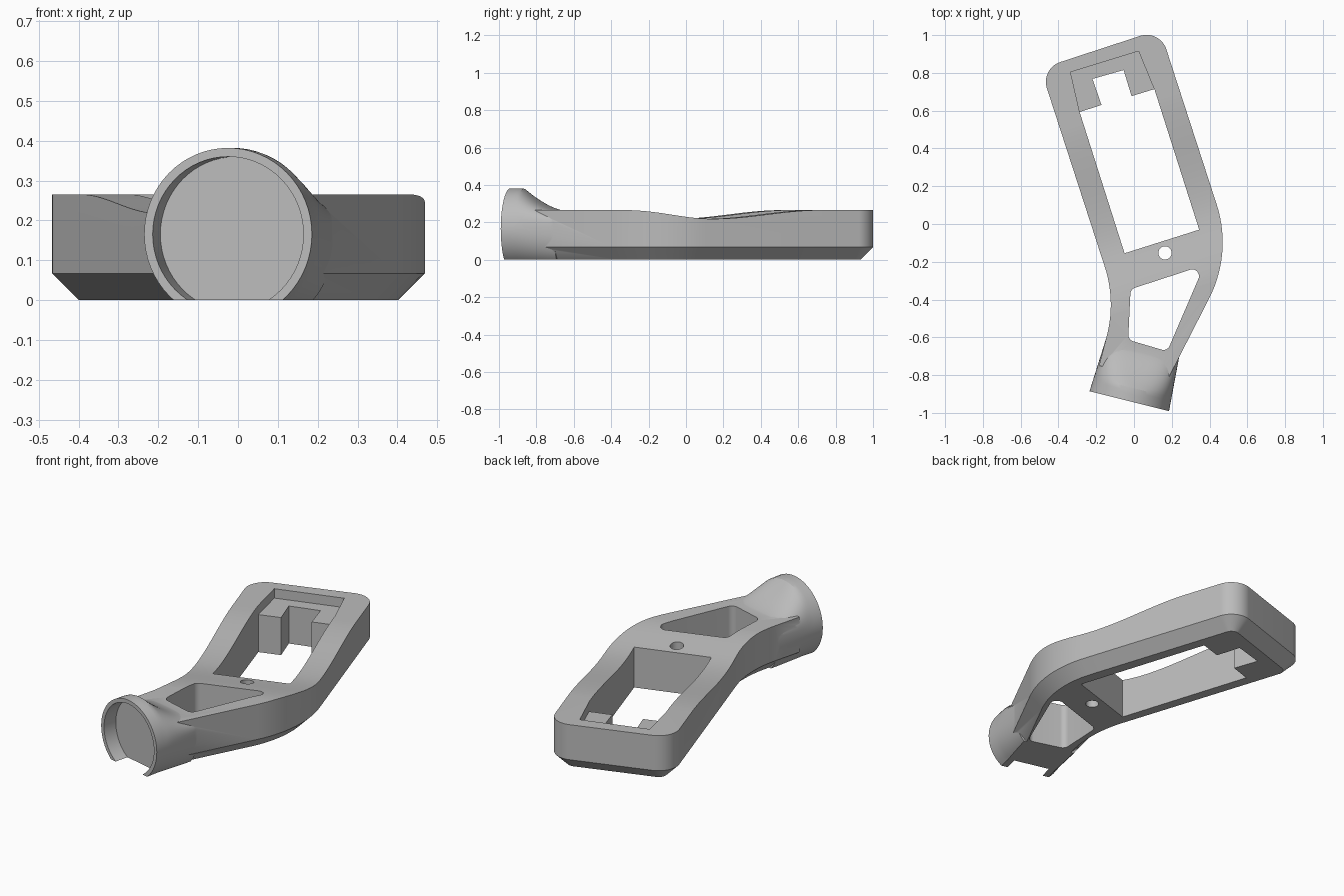
import bpy, bmesh, math
from mathutils import Vector, Matrix

cube = bpy.data.objects.get("Cube")
if cube:
    bpy.data.objects.remove(cube, do_unlink=True)

TOP = 0.265
CHAMFER = 0.067
TILT = math.radians(18)


def loft(name, rings):
    """Solid through equal-length closed rings, capped at both ends."""
    bm = bmesh.new()
    loops = [[bm.verts.new(p) for p in ring] for ring in rings]
    n = len(loops[0])
    for a, b in zip(loops, loops[1:]):
        for i in range(n):
            j = (i + 1) % n
            bm.faces.new((a[i], a[j], b[j], b[i]))
    bm.faces.new(loops[0])
    bm.faces.new(loops[-1])
    bmesh.ops.recalc_face_normals(bm, faces=bm.faces)
    mesh = bpy.data.meshes.new(name)
    bm.to_mesh(mesh)
    bm.free()
    obj = bpy.data.objects.new(name, mesh)
    bpy.context.collection.objects.link(obj)
    return obj


def prism(name, pts, z0, z1):
    return loft(name, [[(p[0], p[1], z) for p in pts] for z in (z0, z1)])


def fillet(corners, steps):
    """Closed outline with each (x, y, radius) corner rounded."""
    out = []
    for i, (x, y, r) in enumerate(corners):
        p = Vector((x, y))
        if r == 0:
            out.append(p)
            continue
        d1 = (Vector(corners[i - 1][:2]) - p).normalized()
        d2 = (Vector(corners[(i + 1) % len(corners)][:2]) - p).normalized()
        half = d1.angle(d2) / 2
        centre = p + (d1 + d2).normalized() * r / math.sin(half)
        reach = r / math.tan(half)
        a, b = p + d1 * reach - centre, p + d2 * reach - centre
        out += [centre + a.lerp(b, k / steps).normalized() * r for k in range(steps + 1)]
    return out


def inset(pts, dist):
    """Offset a clockwise outline inwards."""
    out = []
    for i, p in enumerate(pts):
        e1 = (p - pts[i - 1]).normalized()
        e2 = (pts[(i + 1) % len(pts)] - p).normalized()
        n1, n2 = Vector((e1.y, -e1.x)), Vector((e2.y, -e2.x))
        out.append(p + (n1 + n2) * dist / (1 + n1.dot(n2)))
    return out


def boolean(target, other, operation):
    mod = target.modifiers.new(operation.lower(), 'BOOLEAN')
    mod.operation, mod.solver, mod.object = operation, 'EXACT', other
    bpy.context.view_layer.objects.active = target
    bpy.ops.object.modifier_apply(modifier=mod.name)
    bpy.data.objects.remove(other, do_unlink=True)


# Bent handle body with a chamfered underside
outline = fillet([(-0.495, 0.823, 0.11), (0.137, 1.03, 0.11), (0.521, -0.153, 0.65),
                  (0.17, -0.84, 0), (-0.185, -0.75, 0), (-0.096, -0.408, 0.65)], 14)
levels = [(-0.02, CHAMFER + 0.02), (CHAMFER, 0), (TOP, 0)]
body = loft("handle_frame", [[(p.x, p.y, z) for p in inset(outline, d)] for z, d in levels])

# Shallow dip across the top
dip = []
for k in range(33):
    u = -0.45 + 1.07 * k / 32
    reach = 0.45 if u < 0 else 0.62
    dip.append((u, TOP + 0.0005 - 0.047 * (1 + math.cos(math.pi * u / reach)) / 2))
dip += [(0.62, 0.6), (-0.45, 0.6)]
across = Vector((math.cos(TILT), math.sin(TILT), 0))
along = Vector((-math.sin(TILT), math.cos(TILT), 0))
boolean(body, loft("dip_cutter", [[along * u + across * s + Vector((0, 0, z)) for u, z in dip]
                                  for s in (-1, 1)]), 'DIFFERENCE')

# Round collar flaring into the body
CENTRE = Vector((-0.025, -0.938, 0.165))
TURN = math.radians(-14)
axis = Vector((-math.sin(TURN), math.cos(TURN), 0))
side = Vector((math.cos(TURN), math.sin(TURN), 0))
RADIUS = 0.217


def collar_ring(d):
    t = max(0, (d - 0.07) / 0.22)
    width = RADIUS - 0.06 * d
    crown = 0.097 + (RADIUS - 0.097) * (1 - t) ** 1.7
    ring = []
    for k in range(64):
        c, s = math.cos(math.tau * k / 64), math.sin(math.tau * k / 64)
        power = 2 / (2 + (2 if s > 0 else 0.4) * t)
        height = crown if s > 0 else RADIUS
        x = math.copysign(abs(c) ** power, c) * width
        z = math.copysign(abs(s) ** power, s) * height
        ring.append(CENTRE + axis * d + side * x + Vector((0, 0, z)))
    return ring


collar = loft("collar", [collar_ring(0.29 * k / 16) for k in range(17)])
boolean(body, collar, 'UNION')


def disc(d, r, count=64):
    return [CENTRE + axis * d + side * r * math.cos(math.tau * k / count)
            + Vector((0, 0, r * math.sin(math.tau * k / count))) for k in range(count)]


boolean(body, loft("socket_cutter", [disc(-0.1, 0.195), disc(0.08, 0.195)]), 'DIFFERENCE')

# Flat underside
boolean(body, prism("base_cutter", [(-2, -2), (2, -2), (2, 2), (-2, 2)], -1, 0), 'DIFFERENCE')

# Long window with a notch between two tabs
window = [(-0.05, -0.155), (0.345, -0.03), (0.108, 0.714), (-0.013, 0.677),
          (-0.055, 0.815), (-0.22, 0.768), (-0.172, 0.63), (-0.288, 0.593)]
boolean(body, prism("window_cutter", window, -0.3, 0.6), 'DIFFERENCE')

# Shallow pocket around the notch
pocket = [(-0.286, 0.585), (0.11, 0.706), (0.024, 0.915), (-0.336, 0.804)]
boolean(body, prism("pocket_cutter", pocket, 0.212, 0.6), 'DIFFERENCE')

# Rounded four-sided opening and the pin hole
opening = fillet([(-0.018, -0.345, 0.035), (0.372, -0.218, 0.035),
                  (0.176, -0.674, 0.035), (-0.031, -0.613, 0.035)], 8)
boolean(body, prism("opening_cutter", opening, -0.3, 0.6), 'DIFFERENCE')
pin = [(0.164 + 0.035 * math.cos(math.tau * k / 32),
        -0.153 + 0.035 * math.sin(math.tau * k / 32)) for k in range(32)]
boolean(body, prism("pin_hole_cutter", pin, -0.3, 0.6), 'DIFFERENCE')

# Plain grey material and smooth curved faces
grey = bpy.data.materials.new("plain_grey")
grey.use_nodes = True
colour = (0.5, 0.5, 0.5, 1)
grey.diffuse_color = colour
grey.node_tree.nodes["Principled BSDF"].inputs["Base Color"].default_value = colour
body.data.materials.clear()
body.data.materials.append(grey)
for face in body.data.polygons:
    face.material_index = 0
bpy.ops.object.select_all(action='DESELECT')
body.select_set(True)
bpy.context.view_layer.objects.active = body
bpy.ops.object.shade_smooth_by_angle(angle=math.radians(25))
